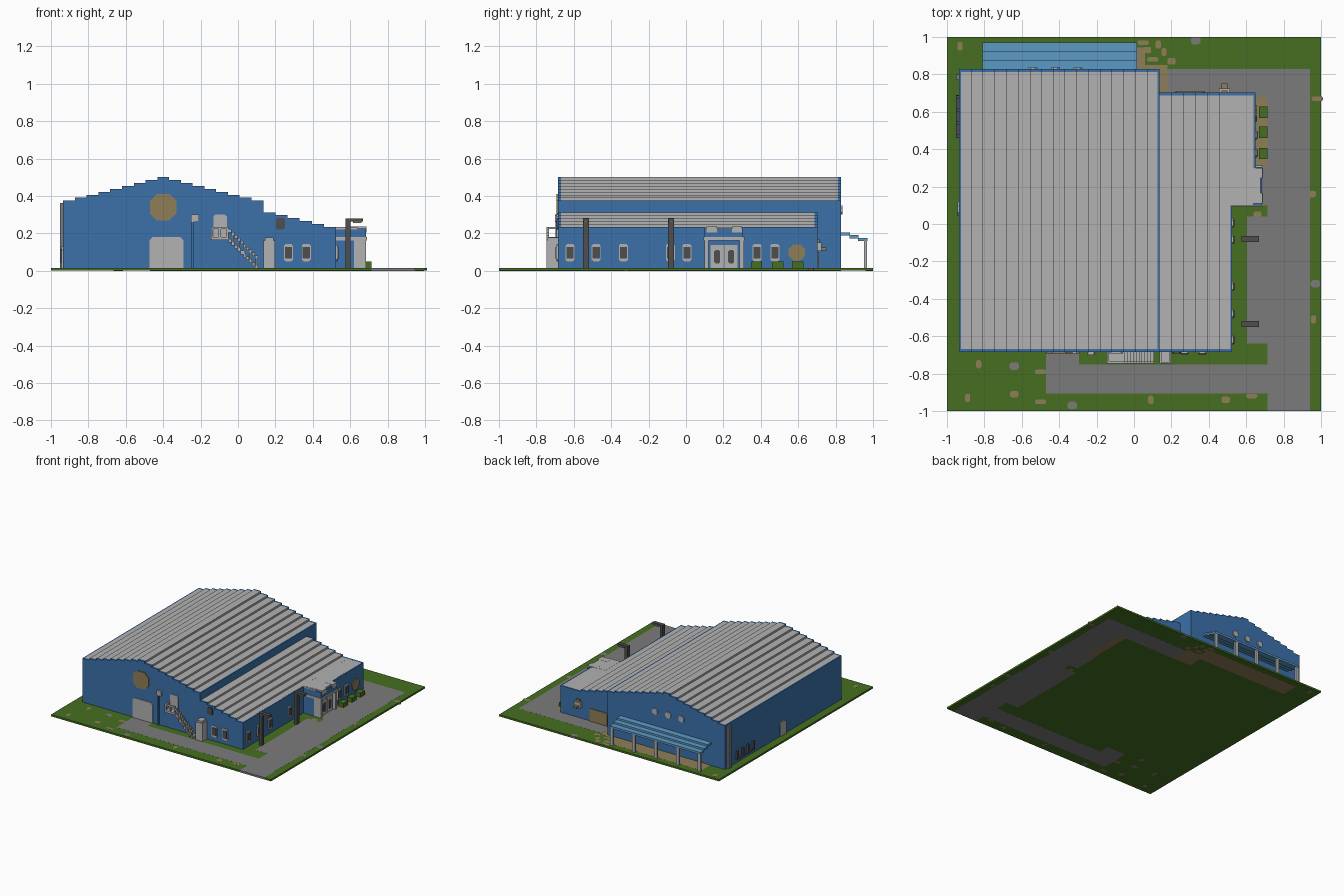
import bpy, bmesh, math

cube = bpy.data.objects.get("Cube")
if cube:
    bpy.data.objects.remove(cube, do_unlink=True)

V = 1 / 64          # step unit
G = 0.0157          # ground top


def material(name, hexcol):
    lin = []
    for i in (0, 2, 4):
        c = int(hexcol[i:i + 2], 16) / 255
        lin.append(c / 12.92 if c <= 0.04045 else ((c + 0.055) / 1.055) ** 2.4)
    m = bpy.data.materials.new(name)
    m.use_nodes = True
    m.diffuse_color = (*lin, 1)
    bsdf = m.node_tree.nodes["Principled BSDF"]
    bsdf.inputs["Base Color"].default_value = (*lin, 1)
    bsdf.inputs["Roughness"].default_value = 0.9
    return m


BLUE = material("wall blue", "3C71AA")
SKY = material("awning light blue", "5C9AC6")
LIGHT = material("light grey", "B2B2B2")
DARK = material("dark grey", "4E4E4E")
PAVE = material("pavement grey", "7B7B7B")
GRASS = material("grass green", "466F20")
TAN = material("tan", "8F7E58")


def finish(name, mat, bm):
    bmesh.ops.recalc_face_normals(bm, faces=bm.faces)
    me = bpy.data.meshes.new(name)
    bm.to_mesh(me)
    bm.free()
    me.materials.append(mat)
    ob = bpy.data.objects.new(name, me)
    bpy.context.collection.objects.link(ob)
    return ob


def boxes(name, mat, items):
    """One object of boxes given as (x0, x1, y0, y1, z0, z1)."""
    bm = bmesh.new()
    for x0, x1, y0, y1, z0, z1 in items:
        for v in bmesh.ops.create_cube(bm, size=1)["verts"]:
            v.co = (x1 if v.co.x > 0 else x0, y1 if v.co.y > 0 else y0, z1 if v.co.z > 0 else z0)
    return finish(name, mat, bm)


def prism(name, mat, axis, outlines, a, b):
    """Extrude 2D outlines from a to b along an axis."""
    place = {"x": lambda p, t: (t, p[0], p[1]), "y": lambda p, t: (p[0], t, p[1]),
             "z": lambda p, t: (p[0], p[1], t)}[axis]
    bm = bmesh.new()
    for pts in outlines:
        lo = [bm.verts.new(place(p, a)) for p in pts]
        hi = [bm.verts.new(place(p, b)) for p in pts]
        bm.faces.new(lo)
        bm.faces.new(hi[::-1])
        n = len(pts)
        for i in range(n):
            bm.faces.new((lo[i], lo[(i + 1) % n], hi[(i + 1) % n], hi[i]))
    return finish(name, mat, bm)


def octagon(u, v, w, h, c):
    """Rectangle of half sizes w, h with corners cut by c."""
    return [(u - w + c, v - h), (u + w - c, v - h), (u + w, v - h + c), (u + w, v + h - c),
            (u + w - c, v + h), (u - w + c, v + h), (u - w, v + h - c), (u - w, v - h + c)]


def door(u, w, z0, z1, c):
    """Door outline with cut upper corners."""
    return [(u - w, z0), (u + w, z0), (u + w, z1 - c), (u + w - c, z1), (u - w + c, z1), (u - w, z1 - c)]


def stepped(strips, z0):
    """Stepped gable outline from (x0, x1, top) strips."""
    pts = [(strips[0][0], z0)]
    for x0, x1, z in strips:
        pts += [(x0, z), (x1, z)]
    return pts + [(strips[-1][1], z0)]


# --- Ground ---
boxes("lawn", GRASS, [(-0.9995, 0.9995, -0.9995, 0.9995, 0.0004, 0.0153)])
boxes("pavement", PAVE, [
    (0.715, 0.94, -1, 0.83, 0, G), (0.18, 0.715, 0.68, 0.83, 0, G), (0.605, 0.715, -0.64, 0.04, 0, G),
    (0.64, 0.715, 0.10, 0.31, 0, G), (-0.47, 0.715, -0.905, -0.75, 0, G), (-0.47, -0.295, -0.75, -0.66, 0, G)])
tan_spots = [(-.83, -.75), (-.62, -.65), (-.5, -.79), (-.89, -.93), (-.64, -.91), (-.5, -.95), (.09, -.94),
             (.49, -.94), (.63, -.92), (.96, -.51), (.95, .16), (.98, .67), (-.93, .95), (.07, .93),
             (.10, .88), (.16, .92), (.20, .87), (.05, .97), (.13, .96), (.66, .05)]
prism("bare_spots", TAN, "z", [octagon(x, y, 0.014 + 0.008 * (i % 3), 0.022 - 0.005 * (i % 3), 0.007)
                               for i, (x, y) in enumerate(tan_spots)], 0.0002, 0.0155)
prism("stones", PAVE, "z", [octagon(x, y, 0.025, 0.02, 0.01) for x, y in
                            ((.97, -.32), (.33, .98), (-.33, -.97), (-.64, -.76))], 0, G)
boxes("bare_earth", TAN, [(-0.80, 0.06, 0.80, 0.945, 0.0002, 0.0156), (0.02, 0.18, 0.68, 0.85, 0.0002, 0.0156),
                          (0.65, 0.715, 0.31, 0.70, 0.0002, 0.0156)])

# --- Main hall ---
X0, X1, Y0, Y1, YA = -0.935, 0.135, -0.685, 0.828, 0.703
W = (X1 - X0) / 17
hall = [(X0 + i * W, X0 + (i + 1) * W, 0.5 - abs(i - 8) * V) for i in range(17)]
boxes("hall_walls", BLUE, [(X0, X1, Y0 + V, Y1 - V, 0.01, 0.36), (X0, X0 + 0.01, Y0 + V, Y1 - V, 0.36, 0.375),
                           (X1 - 0.01, X1, Y0 + V, Y1 - V, 0.36, 0.375)])
for name, y in (("hall_front_gable", Y0), ("hall_back_gable", Y1 - V)):
    prism(name, BLUE, "y", [stepped(hall, 0.01)], y, y + V)
inner = [(max(a, X0 + 0.01), min(b, X1 - 0.01), z) for a, b, z in hall]
prism("hall_roof", LIGHT, "y", [stepped(inner, 0.36)], Y0 + V, Y1 - V)

# --- Lower side wing ---
XS, XE = 0.525, 0.65
WA = (XS - X1) / 6
wing = [(X1 + i * WA, X1 + (i + 1) * WA, 0.3125 - i * V) for i in range(6)]
wing_back = wing[:5] + [(wing[5][0], XE, wing[5][2])]
boxes("wing_walls", BLUE, [(X1, XS, Y0 + V, YA - V, 0.01, 0.22), (XS - 0.01, XS, Y0 + V, 0.10, 0.22, 0.234),
                           (XS, XE, 0.30, YA - V, 0.01, 0.22), (XE - 0.01, XE, 0.30, YA - V, 0.22, 0.234)])
prism("wing_front_gable", BLUE, "y", [stepped(wing, 0.01)], Y0, Y0 + V)
prism("wing_back_gable", BLUE, "y", [stepped(wing_back, 0.01)], YA - V, YA)
prism("wing_roof", LIGHT, "y", [stepped(wing[:5] + [(wing[5][0], XS - 0.01, wing[5][2])], 0.22)], Y0 + V, YA - V)
boxes("wing_roof_extension", LIGHT, [(XS - 0.01, XE - 0.01, 0.10, YA - V, 0.22, 0.2342)])

# --- Entrance porch ---
boxes("porch_body", BLUE, [(XS, 0.66, 0.10, 0.305, 0.01, 0.225), (0.66, 0.685, 0.10, 0.305, 0.18, 0.225)])
boxes("porch_roof", LIGHT, [(XS, 0.675, 0.11, 0.295, 0.22, 0.235), (0.60, 0.688, 0.11, 0.165, 0.205, 0.236),
                            (0.60, 0.688, 0.245, 0.30, 0.205, 0.236)])
boxes("porch_canopy", LIGHT, [(XS, 0.69, 0.093, 0.312, 0.163, 0.18)])
boxes("porch_columns", LIGHT, [(0.62, 0.685, y, y + 0.022, G, 0.163) for y in (0.098, 0.287)])
boxes("porch_doors", LIGHT, [(0.66, 0.668, 0.132, 0.202, G, 0.138), (0.66, 0.668, 0.206, 0.276, G, 0.138)])
prism("porch_door_glass", DARK, "x", [octagon(y, 0.075, 0.016, 0.036, 0.008) for y in (0.167, 0.241)], 0.668, 0.672)

# --- Windows ---
front_x, side_y, back_y = (0.27, 0.365), (-0.62, -0.48, -0.335, -0.083, 0.005), (0.38, 0.475)
for name, axis, us, a, d in (("front", "y", front_x, Y0, -1), ("side", "x", side_y, XS, 1),
                             ("rear_side", "x", back_y, XE, 1)):
    prism(name + "_window_frames", LIGHT, axis, [octagon(u, 0.097, 0.024, 0.047, 0.009) for u in us], a, a + d * 0.008)
    prism(name + "_window_panes", DARK, axis, [octagon(u, 0.097, 0.019, 0.031, 0.002) for u in us],
          a + d * 0.007, a + d * 0.012)
prism("side_tan_disc", TAN, "x", [octagon(0.592, 0.097, 0.044, 0.044, 0.026)], XE, XE + 0.008)
prism("back_round_windows", LIGHT, "y", [octagon(x, 0.325, 0.024, 0.024, 0.014) for x in (-0.30, -0.42, -0.54)],
      Y1, Y1 + 0.008)

# --- Front details ---
prism("front_tan_disc", TAN, "y", [octagon(-0.40, 0.34, 0.07, 0.07, 0.035)], Y0, Y0 - 0.008)
prism("garage_door", LIGHT, "y", [door(-0.382, 0.09, G, 0.18, 0.016)], Y0, Y0 - 0.008)
boxes("front_pipe", BLUE, [(-0.25, -0.235, Y0 - 0.012, Y0, G, 0.265)])
prism("front_pipe_box", LIGHT, "y", [octagon(-0.23, 0.28, 0.021, 0.02, 0.004)], Y0, Y0 - 0.016)
prism("front_vent", DARK, "y", [octagon(0.227, 0.252, 0.024, 0.031, 0.008)], Y0, Y0 - 0.008)
boxes("front_door_porch", LIGHT, [(0.137, 0.198, -0.745, Y0, G, 0.163), (0.145, 0.19, -0.74, Y0, 0.163, 0.178)])

# --- Outside staircase ---
prism("upper_door", LIGHT, "y", [door(-0.096, 0.036, 0.175, 0.30, 0.01)], Y0, Y0 - 0.008)
S0, SW, N = -0.05, V, 10
YO = -0.745
boxes("stair_landing", LIGHT, [(-0.145, S0, YO, Y0, 0.165, 0.181), (-0.145, S0, YO, YO + 0.012, 0.222, 0.235),
                               (-0.145, -0.133, YO, Y0, 0.222, 0.235)] +
      [(x, x + 0.012, YO, YO + 0.012, 0.18, 0.223) for x in (-0.145, -0.104, -0.062)])
boxes("stair_treads", LIGHT, [(S0 + i * SW, S0 + (i + 1) * SW, YO, Y0, 0.15 - i * V, 0.17 - i * V) for i in range(N)])
boxes("stair_rail", LIGHT, [(S0 + i * SW, S0 + (i + 1) * SW, YO, YO + 0.012, 0.205 - i * V, 0.222 - i * V)
                            for i in range(N)] +
      [(S0 + i * SW + 0.002, S0 + i * SW + 0.010, YO, YO + 0.010, 0.165 - i * V, 0.21 - i * V) for i in range(1, N, 2)])

# --- Lamp posts ---
for i, y in enumerate((-0.535, -0.08)):
    boxes("lamp_post_%d" % (i + 1), DARK, [(0.575, 0.602, y - 0.016, y + 0.016, G, 0.28),
                                           (0.60, 0.668, y - 0.016, y + 0.016, 0.263, 0.28)])
    boxes("lamp_%d" % (i + 1), TAN, [(0.615, 0.66, y - 0.012, y + 0.012, 0.255, 0.264)])

# --- Bushes ---
boxes("bushes", GRASS, [(0.667, 0.715, y - 0.03, y + 0.03, G, 0.05) for y in (0.377, 0.49, 0.597)])

# --- Back awning ---
boxes("awning", SKY, [(-0.81, 0.015, y, y + 0.05, z, z + 0.017)
                      for y, z in ((Y1, 0.188), (0.873, 0.173), (0.92, 0.158))])
boxes("awning_posts", LIGHT, [(x - 0.014, x + 0.014, 0.952, 0.968, G, 0.16)
                              for x in (0.0, -0.2, -0.4, -0.6, -0.795)])

# --- Back wing details ---
prism("back_wing_door", TAN, "y", [door(0.30, 0.08, G, 0.12, 0.01)], YA, YA + 0.006)
boxes("back_shelf", LIGHT, [(0.455, 0.512, YA, 0.725, 0.105, 0.15)])
boxes("back_vent_hood", TAN, [(0.468, 0.50, YA, 0.75, 0.108, 0.125), (0.468, 0.50, YA, 0.715, 0.15, 0.17)])

# --- Right wall details ---
prism("right_door", LIGHT, "x", [door(0.08, 0.037, G, 0.13, 0.018)], X0, X0 - 0.008)
boxes("drain_pipe", PAVE, [(X0 - 0.016, X0, 0.77, 0.80, G, 0.362)])
boxes("wall_pipes", DARK, [(X0 - 0.016, X0, 0.46, 0.69, 0.045, 0.06)] +
      [(X0 - 0.016, X0, y, y + 0.018, 0.06, 0.115) for y in (0.46, 0.53, 0.60, 0.67)])
